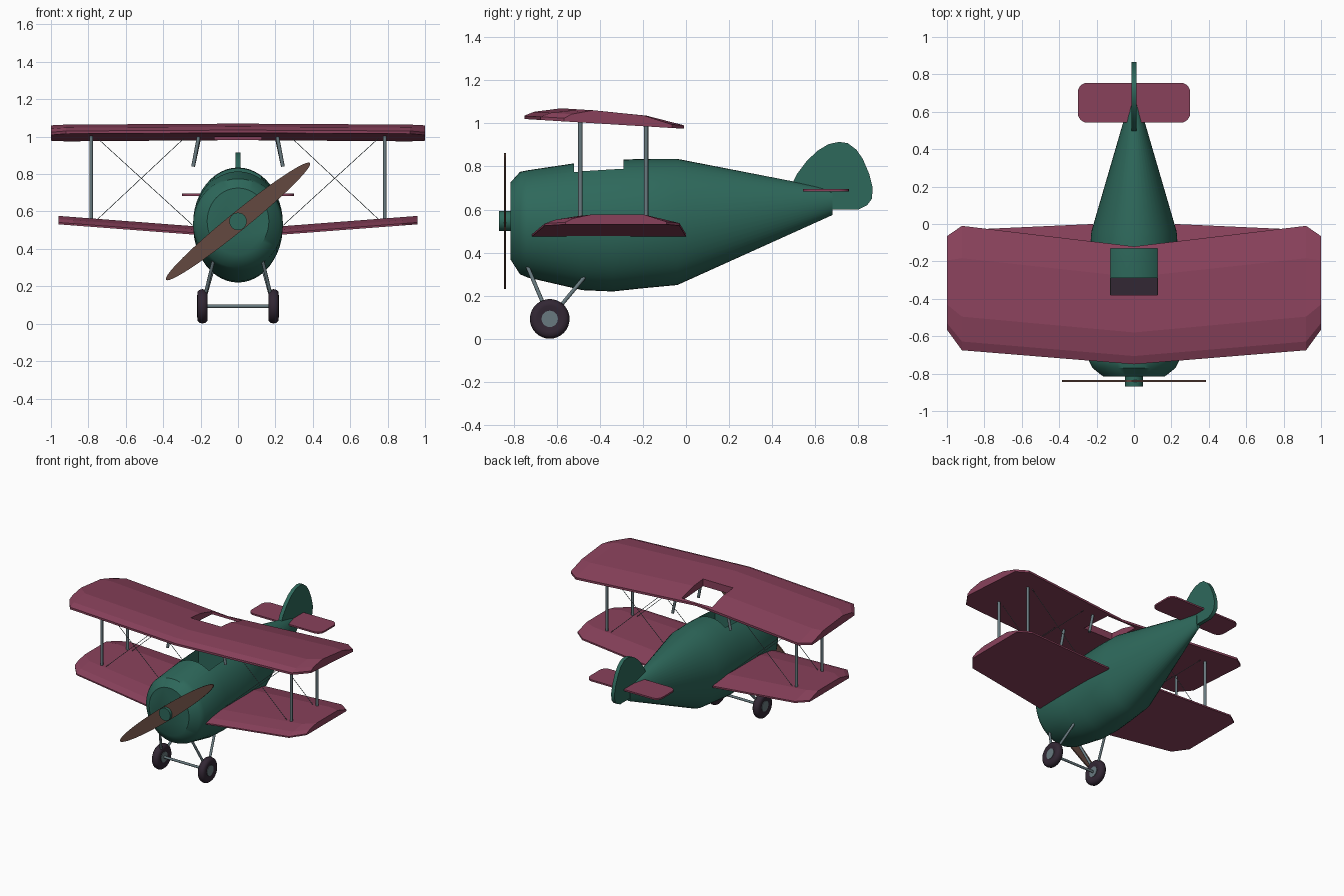
import bpy, bmesh, math
from mathutils import Vector

if "Cube" in bpy.data.objects:
    bpy.data.objects.remove(bpy.data.objects["Cube"])


def material(name, rgb):
    m = bpy.data.materials.new(name)
    m.diffuse_color = (*rgb, 1)
    m.use_nodes = True
    m.node_tree.nodes["Principled BSDF"].inputs["Base Color"].default_value = m.diffuse_color
    return m


GREEN = material("deep green", (0.027, 0.14, 0.105))
WINE = material("wine red", (0.25, 0.053, 0.105))
STEEL = material("steel grey", (0.14, 0.195, 0.215))
BLACK = material("dark rubber", (0.032, 0.02, 0.034))
WOOD = material("brown wood", (0.125, 0.065, 0.05))


def finish(name, bm, *mats, smooth=None):
    bmesh.ops.recalc_face_normals(bm, faces=bm.faces)
    me = bpy.data.meshes.new(name)
    bm.to_mesh(me)
    bm.free()
    for m in mats:
        me.materials.append(m)
    ob = bpy.data.objects.new(name, me)
    bpy.context.collection.objects.link(ob)
    if smooth:
        bpy.ops.object.select_all(action='DESELECT')
        ob.select_set(True)
        bpy.context.view_layer.objects.active = ob
        bpy.ops.object.shade_smooth_by_angle(angle=math.radians(smooth))
    return ob


def loft(rings):
    """Skin a list of closed rings and cap both ends."""
    bm = bmesh.new()
    vs = [[bm.verts.new(p) for p in r] for r in rings]
    n = len(vs[0])
    for a, b in zip(vs, vs[1:]):
        for i in range(n):
            j = (i + 1) % n
            bm.faces.new((a[i], a[j], b[j], b[i]))
    bm.faces.new(vs[0])
    bm.faces.new(vs[-1])
    return bm


def rod(name, a, b, r, mat, sides=12):
    a, b = Vector(a), Vector(b)
    q = (b - a).to_track_quat('Z', 'Y')
    ring = [q @ Vector((r * math.cos(k * math.tau / sides), r * math.sin(k * math.tau / sides), 0))
            for k in range(sides)]
    return finish(name, loft([[a + p for p in ring], [b + p for p in ring]]), mat, smooth=40)


def cut(target, name, lo, hi, *mats):
    """Cut a box out of the target; its floor takes the last material."""
    rect = [(lo[0], lo[1]), (hi[0], lo[1]), (hi[0], hi[1]), (lo[0], hi[1])]
    box = finish(name, loft([[(x, y, z) for x, y in rect] for z in (lo[2], hi[2])]), *mats)
    for f in box.data.polygons:
        if f.center.z < lo[2] + 0.001:
            f.material_index = len(mats) - 1
    box.hide_render = True
    box.hide_viewport = True
    mod = target.modifiers.new(name, 'BOOLEAN')
    mod.operation = 'DIFFERENCE'
    mod.solver = 'EXACT'
    mod.object = box


# Fuselage: elliptical sections (y, half width, bottom, top)
SECTIONS = [(-0.815, 0.165, 0.37, 0.725), (-0.77, 0.222, 0.30, 0.775), (-0.735, 0.24, 0.285, 0.782),
            (-0.48, 0.24, 0.226, 0.82), (-0.34, 0.24, 0.22, 0.83), (-0.20, 0.24, 0.235, 0.835),
            (-0.04, 0.228, 0.25, 0.835), (0.68, 0.018, 0.575, 0.695)]
N = 48
rings = []
for y, w, lo, hi in SECTIONS:
    rings.append([(w * math.cos(k * math.tau / N), y,
                   (lo + hi) / 2 + (hi - lo) / 2 * math.sin(k * math.tau / N)) for k in range(N)])
fuselage = finish("fuselage", loft(rings), GREEN, BLACK, smooth=35)
cut(fuselage, "cockpit_cutter", (-0.123, -0.52, 0.62), (0.123, -0.29, 1.0), GREEN, BLACK)


# Wings: one section of (chord fraction, thickness) swept through stations
def wing(name, stations, section, base):
    rings = []
    for x, le, te in stations:
        ys = [(le + (te - le) * t, h) for t, h in section]
        ring = [(x, y, base(x, y) + h) for y, h in ys]
        ring += [(x, y, base(x, y)) for y, _ in (ys[-1], ys[0])]
        rings.append(ring)
    return finish(name, loft(rings), WINE)


half = [(0.92, -0.675, -0.01), (1.0, -0.565, -0.065)]
upper = wing("upper_wing",
             [(-x, a, b) for x, a, b in reversed(half)] + [(0, -0.75, -0.12)] + half,
             [(0, 0.015), (0.07, 0.036), (0.27, 0.06), (0.74, 0.05), (1, 0.016)],
             lambda x, y: 1.02 - 0.061 * (y + 0.75))
cut(upper, "wing_opening_cutter", (-0.125, -0.38, 0.9), (0.125, -0.13, 1.2), WINE)

for s, side in ((1, "right"), (-1, "left")):
    wing("lower_wing_" + side,
         [(s * 0.22, -0.715, 0.0), (s * 0.88, -0.655, -0.03), (s * 0.96, -0.56, -0.09)],
         [(0, 0.01), (0.08, 0.028), (0.25, 0.045), (0.78, 0.045), (1, 0.012)],
         lambda x, y: 0.475 + 0.076 * (abs(x) - 0.22))

    # Struts and crossed wires between the wings
    for y, top in ((-0.49, 1.01), (-0.185, 0.99)):
        rod("wing_strut_" + side, (s * 0.785, y, 0.53), (s * 0.785, y, top), 0.01, STEEL)
        rod("cabin_strut_" + side, (s * 0.24, y, 0.84), (s * 0.21, y, top - 0.01), 0.01, STEEL)
        rod("wire_down_" + side, (s * 0.75, y, 0.99), (s * 0.235, y, 0.52), 0.002, STEEL, 6)
        rod("wire_up_" + side, (s * 0.29, y, 0.99), (s * 0.76, y, 0.55), 0.002, STEEL, 6)

    # Landing gear: legs, rounded tyre, hub
    hub = (s * 0.19, -0.632, 0.093)
    rod("front_leg_" + side, hub, (s * 0.132, -0.735, 0.335), 0.009, STEEL)
    rod("rear_leg_" + side, hub, (s * 0.132, -0.46, 0.30), 0.009, STEEL)
    tyre = []
    for dx, r in ((-0.02, 0.036), (-0.028, 0.06), (-0.026, 0.078), (-0.016, 0.088), (0, 0.092),
                  (0.016, 0.088), (0.026, 0.078), (0.028, 0.06), (0.02, 0.036)):
        tyre.append([(hub[0] + dx, hub[1] + r * math.cos(k * math.tau / 32),
                      hub[2] + r * math.sin(k * math.tau / 32)) for k in range(32)])
    finish("tyre_" + side, loft(tyre), BLACK, smooth=50)
    rod("wheel_hub_" + side, (hub[0] - 0.024, *hub[1:]), (hub[0] + 0.024, *hub[1:]), 0.038, STEEL, 24)
rod("axle", (-0.19, -0.632, 0.093), (0.19, -0.632, 0.093), 0.009, STEEL)

# Propeller: two leaf blades on a hub
rod("propeller_hub", (0, -0.868, 0.547), (0, -0.80, 0.547), 0.047, GREEN, 24)
ang = math.atan2(0.3125, 0.385)
outline = []
for k in range(48):
    a = k * math.tau / 48
    u, v = 0.496 * math.cos(a), 0.05 * math.sin(a)
    outline.append((u * math.cos(ang) - v * math.sin(ang), 0.547 + u * math.sin(ang) + v * math.cos(ang)))
finish("propeller", loft([[(x, y, z) for x, z in outline] for y in (-0.845, -0.835)]), WOOD, smooth=40)

# Tail fin: side profile (y, z) given thickness
FIN = [(0.49, 0.715), (0.515, 0.765), (0.56, 0.825), (0.61, 0.873), (0.66, 0.903), (0.71, 0.914),
       (0.75, 0.908), (0.79, 0.878), (0.82, 0.835), (0.85, 0.765), (0.866, 0.70), (0.862, 0.65),
       (0.84, 0.62), (0.80, 0.60), (0.66, 0.60)]
finish("tail_fin", loft([[(x, y, z) for y, z in FIN] for x in (-0.014, 0.014)]), GREEN, smooth=40)

# Tailplane: rounded rectangle
corners = []
for cx, cy, a0 in ((0.25, 0.705, 0), (-0.25, 0.705, 90), (-0.25, 0.592, 180), (0.25, 0.592, 270)):
    for k in range(7):
        a = math.radians(a0 + 15 * k)
        corners.append((cx + 0.05 * math.cos(a), cy + 0.05 * math.sin(a)))
finish("tailplane", loft([[(x, y, z) for x, y in corners] for z in (0.683, 0.695)]), WINE, smooth=40)
